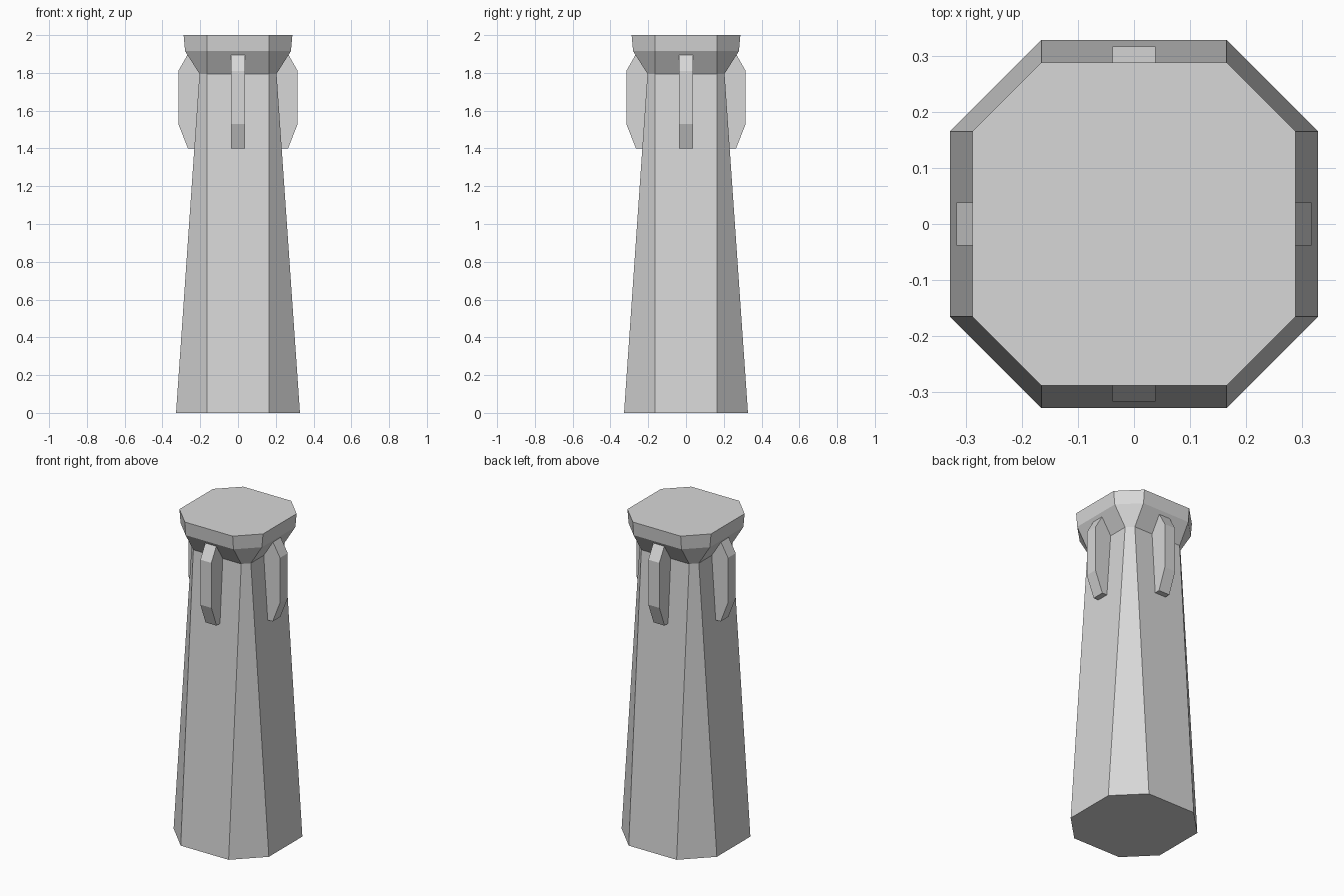
import bpy
import bmesh
from math import pi
from mathutils import Matrix

cube = bpy.data.objects.get("Cube")
if cube:
    bpy.data.objects.remove(cube, do_unlink=True)

stone = bpy.data.materials.new("light_grey_stone")
stone.use_nodes = True
GREY = (0.68, 0.68, 0.68, 1)
stone.diffuse_color = GREY
stone.node_tree.nodes["Principled BSDF"].inputs["Base Color"].default_value = GREY

FLAT = 0.165  # half length of the straight sides, the same at every height


def add_object(name, bm):
    bmesh.ops.recalc_face_normals(bm, faces=bm.faces)
    mesh = bpy.data.meshes.new(name)
    bm.to_mesh(mesh)
    bm.free()
    mesh.materials.append(stone)
    obj = bpy.data.objects.new(name, mesh)
    bpy.context.collection.objects.link(obj)
    return obj


def octagon(w):
    """Corners of a square of half width w with its corners cut off."""
    f = FLAT
    return [(f, -w), (w, -f), (w, f), (f, w), (-f, w), (-w, f), (-w, -f), (-f, -w)]


def loft(name, levels):
    """Stack octagons given as (half width, height) and close both ends."""
    bm = bmesh.new()
    rings = [[bm.verts.new((x, y, z)) for x, y in octagon(w)] for w, z in levels]
    for low, high in zip(rings, rings[1:]):
        for i in range(8):
            j = (i + 1) % 8
            bm.faces.new((low[i], low[j], high[j], high[i]))
    bm.faces.new(rings[0])
    bm.faces.new(rings[-1])
    return add_object(name, bm)


def bracket(name, angle):
    """Extrude the side outline of a bracket and turn it to its side."""
    outline = [(0.17, 1.4), (0.265, 1.4), (0.316, 1.53),
               (0.316, 1.81), (0.265, 1.9), (0.17, 1.9)]
    half = 0.038
    bm = bmesh.new()
    face = bm.faces.new([bm.verts.new((-half, -d, z)) for d, z in outline])
    ext = bmesh.ops.extrude_face_region(bm, geom=[face])
    moved = [v for v in ext["geom"] if isinstance(v, bmesh.types.BMVert)]
    bmesh.ops.translate(bm, verts=moved, vec=(2 * half, 0, 0))
    bmesh.ops.transform(bm, matrix=Matrix.Rotation(angle, 4, "Z"), verts=bm.verts)
    return add_object(name, bm)


# Tapered shaft and flared cap
loft("column_shaft", [(0.328, 0), (0.204, 1.795)])
loft("column_cap", [(0.204, 1.795), (0.28, 1.915), (0.288, 2)])

# One bracket under the cap on each straight side
for i, side in enumerate(("front", "left", "back", "right")):
    bracket(side + "_bracket", i * pi / 2)
